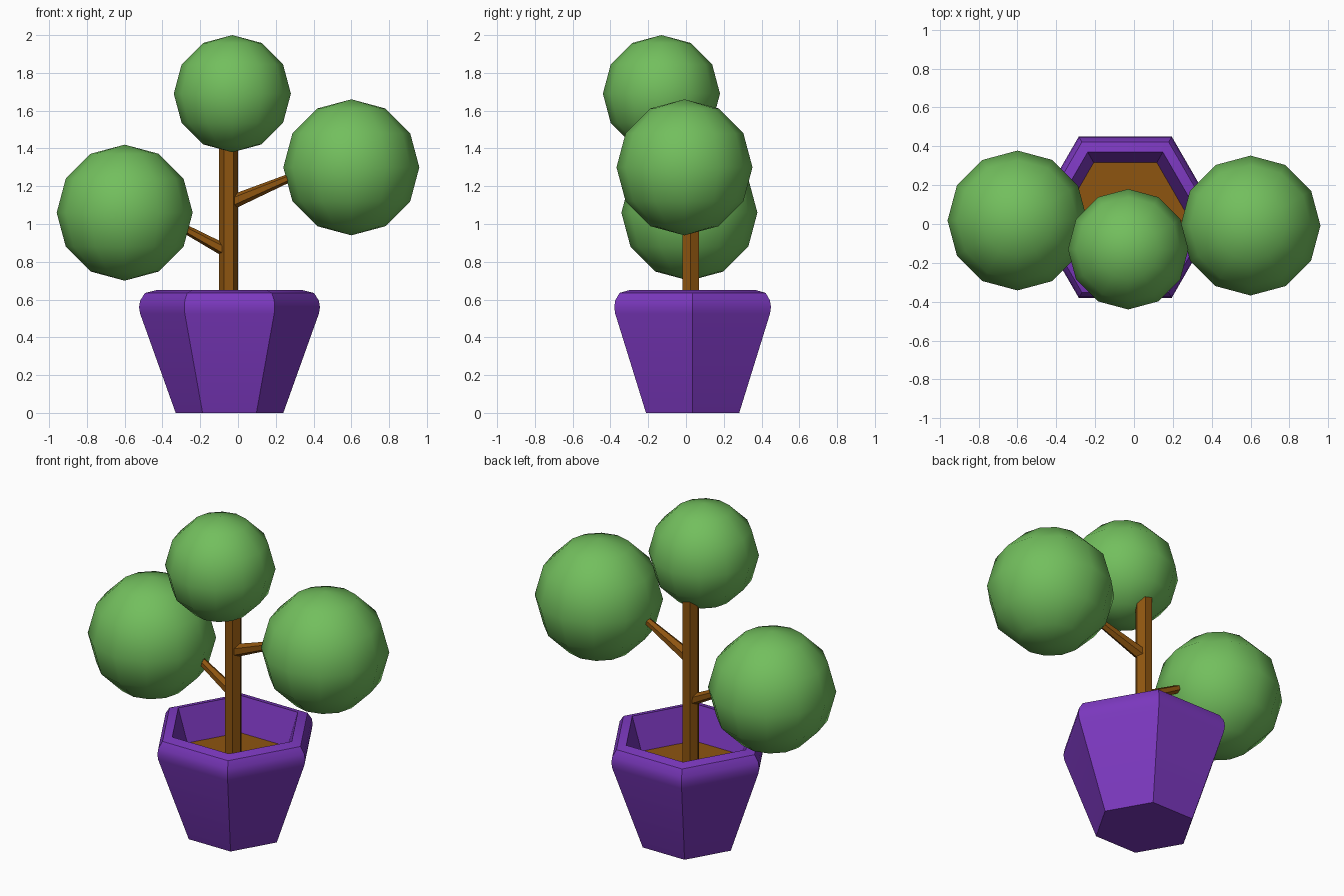
import bpy, bmesh, math
from mathutils import Vector

if "Cube" in bpy.data.objects:
    bpy.data.objects.remove(bpy.data.objects["Cube"])


def material(name, rgb):
    m = bpy.data.materials.new(name)
    m.diffuse_color = (*rgb, 1)
    m.use_nodes = True
    m.node_tree.nodes["Principled BSDF"].inputs["Base Color"].default_value = m.diffuse_color
    return m


PURPLE = material("pot_purple", (0.20, 0.04, 0.52))
BROWN = material("wood_brown", (0.27, 0.09, 0.005))
GREEN = material("leaf_green", (0.17, 0.52, 0.11))


def finish(obj, name, mat, angle):
    obj.name = name
    obj.data.materials.append(mat)
    bpy.ops.object.select_all(action='DESELECT')
    obj.select_set(True)
    bpy.context.view_layer.objects.active = obj
    bpy.ops.object.shade_smooth_by_angle(angle=math.radians(angle))


def hex_lathe(name, profile, center, mat, cap_start=False, cap_end=False, angle=35):
    """Stack hexagonal rings given as (radius, z)."""
    bm = bmesh.new()
    rings = [[bm.verts.new((center[0] + r * math.cos(k * math.pi / 3),
                            center[1] + r * math.sin(k * math.pi / 3), z))
              for k in range(6)] for r, z in profile]
    for a, b in zip(rings, rings[1:]):
        for k in range(6):
            j = (k + 1) % 6
            bm.faces.new((a[k], a[j], b[j], b[k]))
    if cap_start:
        bm.faces.new(rings[0][::-1])
    if cap_end:
        bm.faces.new(rings[-1])
    me = bpy.data.meshes.new(name)
    bm.to_mesh(me)
    bm.free()
    obj = bpy.data.objects.new(name, me)
    bpy.context.collection.objects.link(obj)
    finish(obj, name, mat, angle)


def branch(name, start, end, r1, r2):
    """Tapered hexagonal stick between two points."""
    a, b = Vector(start), Vector(end)
    bpy.ops.mesh.primitive_cone_add(vertices=6, radius1=r1, radius2=r2,
                                    depth=(b - a).length, location=(a + b) / 2)
    obj = bpy.context.object
    obj.rotation_euler = (b - a).to_track_quat('Z', 'Y').to_euler()
    finish(obj, name, BROWN, 30)


def foliage(name, center, radius):
    bpy.ops.mesh.primitive_uv_sphere_add(segments=12, ring_count=6,
                                         radius=radius, location=center)
    finish(bpy.context.object, name, GREEN, 60)


# Pot: outer wall, rounded rim, inner wall down to the soil
POT = (-0.045, 0.035)
hex_lathe("pot", [(0.285, 0), (0.473, 0.525), (0.479, 0.56), (0.473, 0.595),
                  (0.447, 0.635), (0.387, 0.65), (0.325, 0.45)],
          POT, PURPLE, cap_start=True)

# Soil
hex_lathe("soil", [(0.322, 0.44), (0.325, 0.45)], POT, BROWN, cap_end=True)

# Trunk and branches
hex_lathe("trunk", [(0.05, 0.42), (0.05, 1.5)], (-0.05, 0.025), BROWN,
          cap_start=True, cap_end=True)
branch("left_branch", (-0.05, 0.025, 0.85), (-0.31, 0.05, 0.99), 0.034, 0.022)
branch("right_branch", (-0.04, 0.025, 1.112), (0.31, -0.01, 1.26), 0.038, 0.02)

# Foliage balls
foliage("left_foliage", (-0.6, 0.018, 1.06), 0.36)
foliage("right_foliage", (0.6, -0.008, 1.30), 0.36)
foliage("top_foliage", (-0.03, -0.13, 1.69), 0.31)
